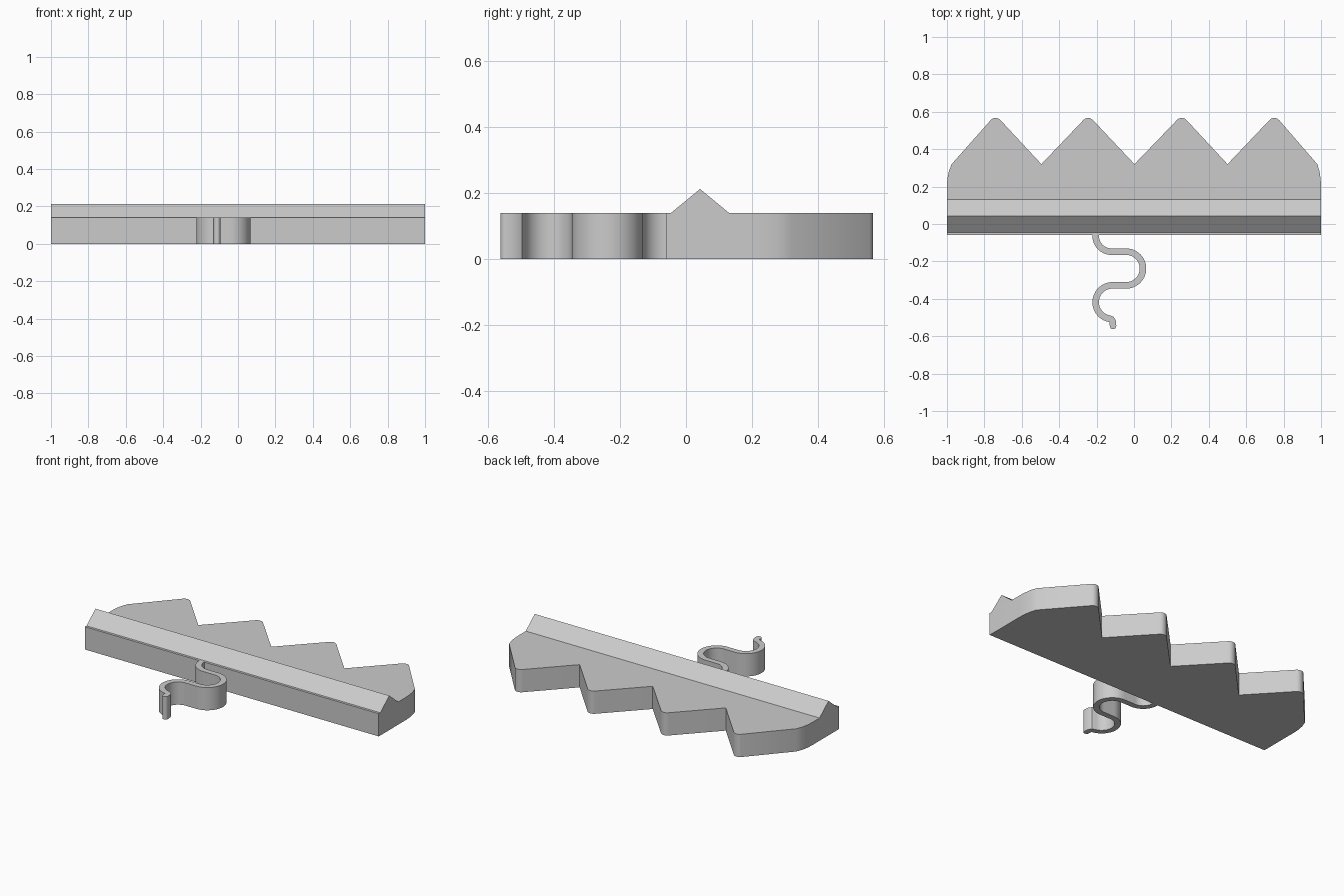
import bpy, bmesh, math
from mathutils import Vector

cube = bpy.data.objects.get("Cube")
if cube:
    bpy.data.objects.remove(cube, do_unlink=True)

grey = bpy.data.materials.new("light_grey")
grey.use_nodes = True
colour = (0.6, 0.6, 0.6, 1)
grey.diffuse_color = colour
grey.node_tree.nodes["Principled BSDF"].inputs["Base Color"].default_value = colour

HEIGHT = 0.14
FRONT = -0.06


def prism(name, outline, offset):
    """Extrude a closed 3D outline along an offset."""
    bm = bmesh.new()
    face = bm.faces.new([bm.verts.new(p) for p in outline])
    out = bmesh.ops.extrude_face_region(bm, geom=[face])
    verts = [g for g in out["geom"] if isinstance(g, bmesh.types.BMVert)]
    bmesh.ops.translate(bm, verts=verts, vec=offset)
    bmesh.ops.recalc_face_normals(bm, faces=bm.faces)
    mesh = bpy.data.meshes.new(name)
    bm.to_mesh(mesh)
    bm.free()
    mesh.materials.append(grey)
    obj = bpy.data.objects.new(name, mesh)
    bpy.context.collection.objects.link(obj)
    bpy.ops.object.select_all(action="DESELECT")
    obj.select_set(True)
    bpy.context.view_layer.objects.active = obj
    bpy.ops.object.shade_smooth_by_angle(angle=math.radians(30))
    return obj


def arc(cx, cy, r, start, end, steps=20):
    angles = [math.radians(start + (end - start) * i / steps) for i in range(steps + 1)]
    return [(cx + r * math.cos(a), cy + r * math.sin(a)) for a in angles]


# Toothed plate: straight front, four rounded teeth along the back
outline = [(-1, FRONT), (1, FRONT), (1, 0.2), (0.998, 0.24), (0.992, 0.28), (0.98, 0.32)]
for i, peak in enumerate((0.75, 0.255, -0.245, -0.74)):
    outline += arc(peak, 0.532, 0.035, 42, 138, 8)
    if i < 3:
        outline.append((0.5 - 0.4975 * i, 0.32))
outline += [(-0.975, 0.32), (-0.99, 0.28), (-0.998, 0.24), (-1, 0.2)]
prism("toothed_plate", [(x, y, 0) for x, y in outline], (0, 0, HEIGHT))

# Triangular ridge running the full width
ridge = [(-0.045, HEIGHT), (0.13, HEIGHT), (0.0425, 0.212)]
prism("top_ridge", [(-1, y, z) for y, z in ridge], (2, 0, 0))

# Serpentine spring: a ribbon of constant width along a curved path
path = [(-0.205, FRONT + 0.005)]
path += arc(-0.12, -0.063, 0.085, 180, 270)
path += arc(-0.042, -0.238, 0.09, 90, -90, 28)
path += arc(-0.115, -0.418, 0.09, 90, 260, 28)
path += [(-0.12, -0.51), (-0.114, -0.52), (-0.112, -0.545)]
points = [Vector(p) for p in path]
half = 0.0175
left, right = [], []
for i, p in enumerate(points):
    tangent = (points[min(i + 1, len(points) - 1)] - points[max(i - 1, 0)]).normalized()
    normal = Vector((-tangent.y, tangent.x)) * half
    left.append(p + normal)
    right.append(p - normal)
end = points[-1]
cap = arc(end.x, end.y, half, 0, -180, 8)[1:-1]
ribbon = left + [Vector(p) for p in cap] + right[::-1]
prism("curved_spring", [(p.x, p.y, 0) for p in ribbon], (0, 0, HEIGHT))
